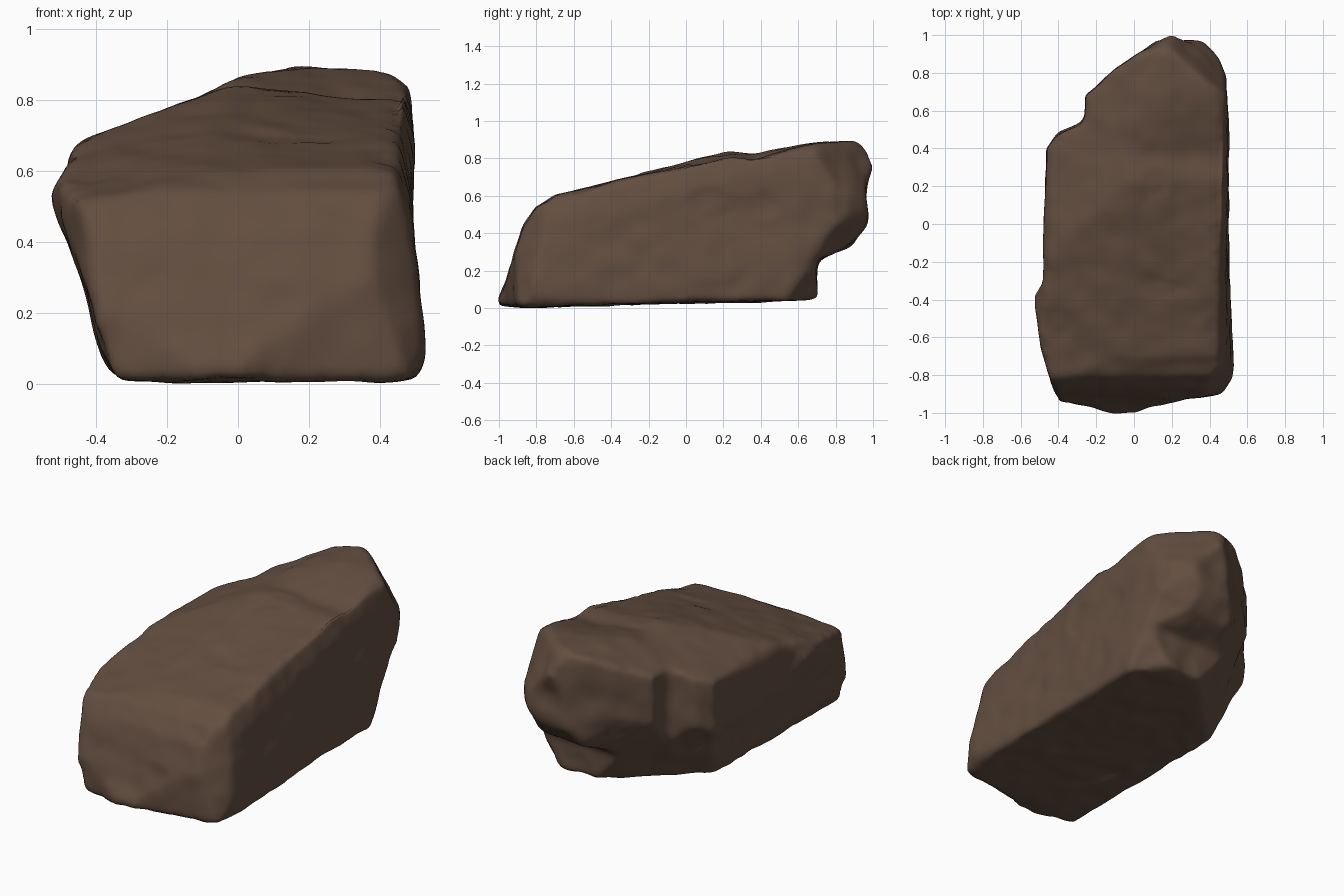
import bpy
import bmesh
import math
from mathutils import Vector, noise

cube = bpy.data.objects.get("Cube")
if cube:
    bpy.data.objects.remove(cube, do_unlink=True)

# Outlines of the boulder seen along each axis
FRONT = [(-.34, 0), (-.39, .1), (-.43, .27), (-.53, .53), (-.485, .6), (-.465, .66),
         (-.42, .69), (-.26, .75), (-.1, .81), (0, .86), (.15, .905), (.43, .875),
         (.495, .83), (.49, .45), (.53, .06), (.49, 0)]
SIDE = [(-1.01, 0), (-1.01, .05), (-.965, .14), (-.87, .44), (-.8, .54), (-.7, .6),
        (-.45, .66), (0, .78), (.23, .84), (.36, .82), (.57, .865), (.91, .905),
        (.97, .85), (1.01, .75), (.97, .66), (.97, .45), (.88, .33), (.7, .255),
        (.7, .05), (.6, .04), (0, .025), (-.5, .015)]
TOP = [(-.4, -.94), (-.2, -.98), (-.1, -1.01), (0, -1.01), (.12, -.96), (.51, -.89),
       (.53, -.78), (.5, 0), (.495, .77), (.46, .87), (.38, .955), (.24, 1.01),
       (.18, 1.01), (.1, .95), (-.1, .82), (-.26, .68), (-.26, .54), (-.4, .48),
       (-.46, .4), (-.475, 0), (-.48, -.3), (-.53, -.38), (-.5, -.65), (-.44, -.85)]
# Broken-off corners: a point on each break and the way it faces
BREAKS = [((0, .56, 0), (-1, 1, -.8)),         # underside, back left
          ((.45, .58, .05), (1, 1, -.65)),     # underside, back right
          ((.5, .64, .87), (1, 1, .7)),        # top, back
          ((.5, -.88, 0), (1, -1, .3)),        # upright front edge
          ((.49, -.8, .42), (1, -.066, .25)),  # leaning right flank
          ((-.05, 0, .78), (-.16, -.25, 1))]   # side of the upper slab


def link(name, bm):
    mesh = bpy.data.meshes.new(name)
    bm.to_mesh(mesh)
    bm.free()
    obj = bpy.data.objects.new(name, mesh)
    bpy.context.collection.objects.link(obj)
    return obj


def prism(name, outline, place):
    """Extrude a closed outline along the axis chosen by place(u, v, depth)."""
    bm = bmesh.new()
    base = bm.faces.new([bm.verts.new(place(u, v, -2)) for u, v in outline])
    extruded = bmesh.ops.extrude_face_region(bm, geom=[base], use_keep_orig=True)
    moved = [g for g in extruded["geom"] if isinstance(g, bmesh.types.BMVert)]
    bmesh.ops.translate(bm, verts=moved, vec=Vector(place(0, 0, 4)))
    bmesh.ops.recalc_face_normals(bm, faces=bm.faces)
    return link(name, bm)


def break_block(point, facing):
    """Large block lying on the outer side of a break."""
    bm = bmesh.new()
    bmesh.ops.create_cube(bm, size=4)
    obj = link("break_cutter", bm)
    facing = Vector(facing).normalized()
    obj.location = Vector(point) + facing * 2
    obj.rotation_euler = facing.to_track_quat("Z", "Y").to_euler()
    return obj


def smoothstep(low, high, value):
    t = min(1, max(0, (value - low) / (high - low)))
    return t * t * (3 - 2 * t)


# Rough block: intersection of the three outlines, less the broken corners
rock = prism("boulder", SIDE, lambda u, v, d: (d, u, v))
cutters = [(prism("front_cutter", FRONT, lambda u, v, d: (u, d, v)), "INTERSECT"),
           (prism("top_cutter", TOP, lambda u, v, d: (u, v, d)), "INTERSECT")]
cutters += [(break_block(*b), "DIFFERENCE") for b in BREAKS]
for cutter, operation in cutters:
    cutter.hide_render = True
    cut = rock.modifiers.new("cut", "BOOLEAN")
    cut.operation = operation
    cut.solver = "EXACT"
    cut.object = cutter

# Even surface with worn edges
remesh = rock.modifiers.new("remesh", "REMESH")
remesh.mode = "VOXEL"
remesh.voxel_size = .02
wear = rock.modifiers.new("wear", "SMOOTH")
wear.factor = .5
wear.iterations = 11

graph = bpy.context.evaluated_depsgraph_get()
worn = bpy.data.meshes.new_from_object(rock.evaluated_get(graph))
rock.modifiers.clear()
rock.data = worn
worn.name = "boulder"
for cutter, operation in cutters:
    bpy.data.objects.remove(cutter, do_unlink=True)

# Weathering: broad dents, small chips and a shallow dip behind the top slab
bm = bmesh.new()
bm.from_mesh(worn)
bm.normal_update()
offsets = []
for v in bm.verts:
    p, n = v.co, v.normal
    dents = noise.noise(p * 3.5) * .008 + noise.noise(p * 9) * .007
    chips = -.008 * smoothstep(.25, .6, noise.noise(p * 4.6))
    rough_back = smoothstep(.6, .9, p.y) * noise.noise(p * 7) * .012
    offset = n * (dents + chips + rough_back)
    dip = smoothstep(.05, .35, p.x) * math.exp(-((p.y - .2) / .3) ** 2)
    offset.z -= .035 * dip * smoothstep(.3, .8, n.z)
    offsets.append(offset)
for v, offset in zip(bm.verts, offsets):
    v.co += offset

# Rest it on the ground
ground = min(v.co.z for v in bm.verts)
bmesh.ops.translate(bm, verts=bm.verts, vec=(0, 0, -ground))
for face in bm.faces:
    face.smooth = True
bm.to_mesh(worn)
bm.free()

# Single brown stone colour
stone = bpy.data.materials.new("brown_stone")
stone.use_nodes = True
colour = (.125, .076, .051, 1)
stone.diffuse_color = colour
shader = stone.node_tree.nodes["Principled BSDF"]
shader.inputs["Base Color"].default_value = colour
shader.inputs["Roughness"].default_value = .9
worn.materials.clear()
worn.materials.append(stone)
